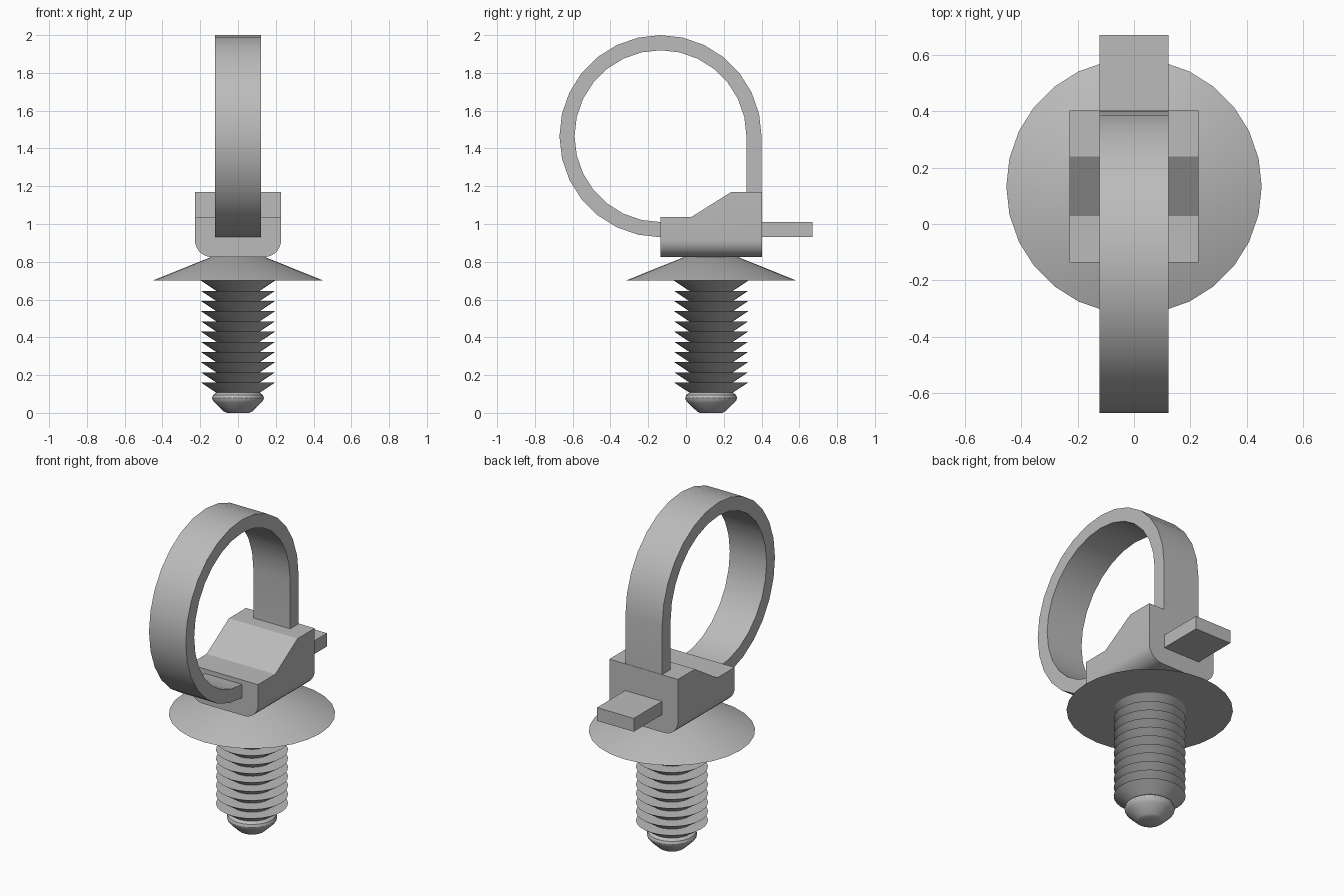
import bpy, bmesh, math
from mathutils import Vector

if "Cube" in bpy.data.objects:
    bpy.data.objects.remove(bpy.data.objects["Cube"], do_unlink=True)

GREY = (0.5, 0.5, 0.5, 1)
plastic = bpy.data.materials.new("grey plastic")
plastic.use_nodes = True
plastic.diffuse_color = GREY
plastic.node_tree.nodes["Principled BSDF"].inputs["Base Color"].default_value = GREY

SIDES = 28
AXIS_Y = 0.133        # stem and clasp centre
STRAP_W = 0.122       # half width of the strap


def finish(bm, name, angle=30):
    bmesh.ops.recalc_face_normals(bm, faces=bm.faces)
    mesh = bpy.data.meshes.new(name)
    bm.to_mesh(mesh)
    bm.free()
    mesh.materials.append(plastic)
    obj = bpy.data.objects.new(name, mesh)
    bpy.context.collection.objects.link(obj)
    bpy.ops.object.select_all(action='DESELECT')
    obj.select_set(True)
    bpy.context.view_layer.objects.active = obj
    bpy.ops.object.shade_smooth_by_angle(angle=math.radians(angle))
    return obj


def lathe(name, profile):
    """Closed solid of revolution from (radius, z) pairs, capped at both ends."""
    bm = bmesh.new()
    rings = []
    for r, z in profile:
        rings.append([bm.verts.new((r * math.cos(a), AXIS_Y + r * math.sin(a), z))
                      for a in (math.tau * i / SIDES for i in range(SIDES))])
    for low, high in zip(rings, rings[1:]):
        for i in range(SIDES):
            j = (i + 1) % SIDES
            bm.faces.new((low[i], low[j], high[j], high[i]))
    bm.faces.new(rings[0])
    bm.faces.new(rings[-1])
    return finish(bm, name)


# Rounded tip
lathe("stem_tip", [(0.06, 0), (0.075, 0.008), (0.124, 0.055), (0.134, 0.068),
                   (0.137, 0.08), (0.132, 0.095), (0.115, 0.107)])

# Ratchet stem: flat-topped teeth tapering downward
TEETH, LOW, HIGH = 11, 0.107, 0.70
pitch = (HIGH - LOW) / TEETH
teeth = []
for k in range(TEETH):
    teeth += [(0.115, LOW + k * pitch), (0.196, LOW + (k + 1) * pitch)]
lathe("ratchet_stem", teeth)

# Conical flange
lathe("flange", [(0.453, 0.70), (0.14, 0.826)])

# Clasp block: side outline extruded across x, lower edges rounded
outline = [(-0.136, 0.825), (0.402, 0.825), (0.402, 1.17), (0.24, 1.17),
           (0.028, 1.037), (-0.136, 1.037)]
HALF = 0.228
bm = bmesh.new()
face = bm.faces.new([bm.verts.new((-HALF, y, z)) for y, z in outline])
extruded = bmesh.ops.extrude_face_region(bm, geom=[face])["geom"]
bmesh.ops.translate(bm, vec=(2 * HALF, 0, 0),
                    verts=[v for v in extruded if isinstance(v, bmesh.types.BMVert)])
lower = [e for e in bm.edges
         if all(v.co.z < 0.83 for v in e.verts)
         and abs(e.verts[0].co.x - e.verts[1].co.x) < 0.01]
bmesh.ops.bevel(bm, geom=lower, offset=0.09, segments=7, profile=0.5, affect='EDGES')
finish(bm, "clasp_block")

# Strap: upright part, then three quarters of a circle into the block
CY, CZ, R_OUT, R_IN = -0.135, 1.465, 0.535, 0.455
section = [(CY + R_IN, CY + R_OUT, 1.17, 1.17)]
for i in range(SIDES * 3 // 4 + 1):
    a = math.tau * i / SIDES
    section.append((CY + R_IN * math.cos(a), CY + R_OUT * math.cos(a),
                    CZ + R_IN * math.sin(a), CZ + R_OUT * math.sin(a)))
bm = bmesh.new()
loops = []
for y_in, y_out, z_in, z_out in section:
    loops.append([bm.verts.new(p) for p in (
        (-STRAP_W, y_in, z_in), (STRAP_W, y_in, z_in),
        (STRAP_W, y_out, z_out), (-STRAP_W, y_out, z_out))])
for a, b in zip(loops, loops[1:]):
    for i in range(4):
        j = (i + 1) % 4
        bm.faces.new((a[i], a[j], b[j], b[i]))
bm.faces.new(loops[0])
bm.faces.new(loops[-1])
finish(bm, "strap_loop")

# Strap tail sticking out of the back
bm = bmesh.new()
bmesh.ops.create_cube(bm, size=1)
bmesh.ops.scale(bm, vec=(2 * STRAP_W, 0.27, 0.08), verts=bm.verts)
bmesh.ops.translate(bm, vec=(0, 0.535, 0.97), verts=bm.verts)
finish(bm, "strap_tail")
